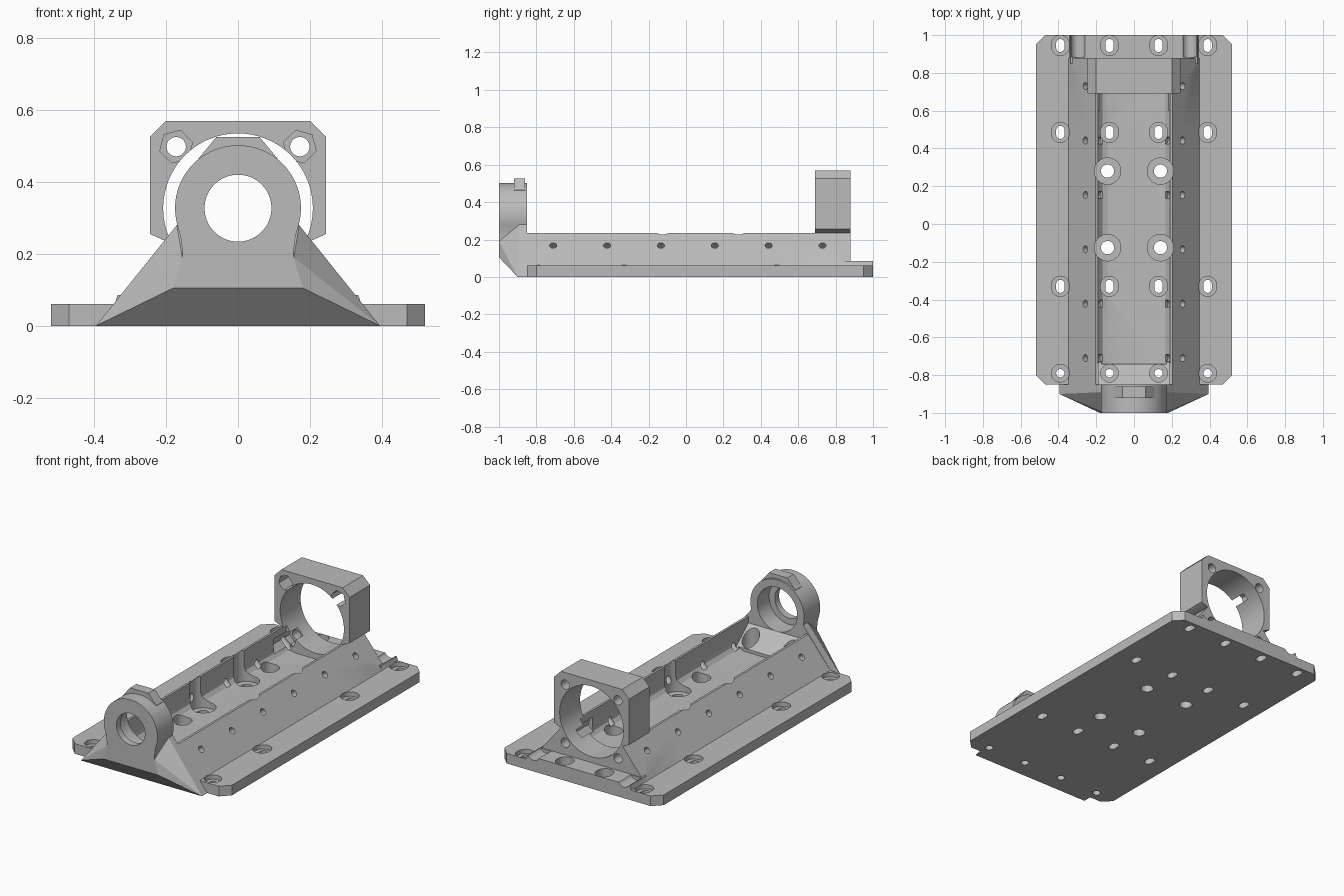
import bpy, bmesh, math
from mathutils import Matrix, Vector

cube = bpy.data.objects.get("Cube")
if cube:
    bpy.data.objects.remove(cube, do_unlink=True)

grey = bpy.data.materials.new("machined grey")
grey.use_nodes = True
GREY = (0.5, 0.5, 0.5, 1)
grey.diffuse_color = GREY
grey.node_tree.nodes["Principled BSDF"].inputs["Base Color"].default_value = GREY


def make(name, bm):
    bmesh.ops.recalc_face_normals(bm, faces=bm.faces)
    mesh = bpy.data.meshes.new(name)
    bm.to_mesh(mesh)
    bm.free()
    mesh.materials.append(grey)
    obj = bpy.data.objects.new(name, mesh)
    bpy.context.collection.objects.link(obj)
    return obj


def prism(name, profile, start, end, axis="y", matrix=None):
    """Extrude a 2D profile along an axis."""
    place = {"x": lambda u, v, t: (t, u, v),
             "y": lambda u, v, t: (u, t, v),
             "z": lambda u, v, t: (u, v, t)}[axis]
    bm = bmesh.new()
    a, b = ([bm.verts.new(place(u, v, t)) for u, v in profile] for t in (start, end))
    bm.faces.new(a)
    bm.faces.new(b)
    for i in range(len(a)):
        j = (i + 1) % len(a)
        bm.faces.new((a[i], a[j], b[j], b[i]))
    if matrix:
        bm.transform(matrix)
    return make(name, bm)


def hull(name, points):
    bm = bmesh.new()
    for p in points:
        bm.verts.new(p)
    bmesh.ops.convex_hull(bm, input=bm.verts)
    bmesh.ops.dissolve_limit(bm, angle_limit=0.01, verts=bm.verts, edges=bm.edges)
    return make(name, bm)


def circle(u, v, r, n=40, stretch=0.0, turn=0.0):
    """Circle, or a slot lengthened along v by stretch."""
    pts = []
    for i in range(n):
        a = 2 * math.pi * (i + 0.5) / n + turn
        pts.append((u + r * math.cos(a), v + r * math.sin(a) + math.copysign(stretch / 2, math.sin(a))))
    return pts


def mirror(half):
    """Close a right-hand profile with its mirror image."""
    return half + [(-u, v) for u, v in reversed(half)]


def boolean(target, tool, operation):
    mod = target.modifiers.new("bool", "BOOLEAN")
    mod.operation, mod.solver, mod.object = operation, "EXACT", tool
    bpy.context.view_layer.objects.active = target
    with bpy.context.temp_override(object=target, active_object=target):
        bpy.ops.object.modifier_apply(modifier=mod.name)


def join(target, tool):
    boolean(target, tool, "UNION")
    bpy.data.objects.remove(tool, do_unlink=True)


def cut(tool, *targets):
    for target in targets:
        boolean(target, tool, "DIFFERENCE")
    bpy.data.objects.remove(tool, do_unlink=True)


AXIS_Z = 0.327

# Base plate with clipped corners
bed = prism("channel_bed", mirror([(0.47, -0.85), (0.52, -0.80), (0.52, 0.95), (0.47, 1.0)]), 0, 0.06, "z")
# Sloped channel body and low rear step
join(bed, prism("body", mirror([(0.37, 0.03), (0.203, 0.235)]), -0.85, 0.88))
step = prism("step", mirror([(0.352, 0.03), (0.335, 0.085)]), 0.85, 1.0)
for s in (-1, 1):
    cut(prism("scoop", circle(s * 0.295, 0.105, 0.04), 0.885, 1.1), step)
join(bed, step)

# Motor bracket
bracket = prism("motor_bracket",
                mirror([(0.2, 0.235), (0.245, 0.255), (0.245, 0.525), (0.2, 0.57)]), 0.69, 0.88)

# Bearing support: flared foot, round tower and top tab
foot = []
for s in (-1, 1):
    foot += [(s * 0.395, -0.9, 0), (s * 0.395, -0.85, 0), (s * 0.18, -1, 0.105),
             (s * 0.155, -1, 0.19), (s * 0.17, -0.89, 0.28), (s * 0.17, -0.85, 0.28)]
support = hull("bearing_support", foot)
arc = [(0.175 * math.cos(math.radians(a)), AXIS_Z + 0.175 * math.sin(math.radians(a)))
       for a in range(-15, 90, 5)]
tower = mirror([(0.18, 0.105), (0.162, 0.15), (0.154, 0.2), (0.16, 0.25)] + arc)
join(support, prism("tower", tower, -1, -0.85))
join(support, prism("tab", mirror([(0.11, 0.4), (0.11, 0.465), (0.06, 0.525)]), -0.92, -0.86))

# Bearing bore and seat
cut(prism("bore", circle(0, AXIS_Z, 0.093, 64), -1.1, -0.8), support)
cut(prism("seat", circle(0, AXIS_Z, 0.13, 64), -0.96, -0.8), support)

# Channel pocket with filleted floor, and front ramp
pocket = mirror([(0.14, 0.085), (0.168, 0.095), (0.185, 0.115), (0.19, 0.14), (0.19, 0.4)])
cut(prism("pocket", pocket, -0.74, 0.72), bed)
cut(prism("ramp", [(-0.87, 0.215), (-0.73, 0.095), (-0.7, 0.3), (-0.87, 0.3)], -0.188, 0.188, "x"), bed)

# Motor bore through bracket and rear wall
cut(prism("motor_bore", circle(0, AXIS_Z, 0.208, 80), 0.6, 0.95), bracket, bed)
for s in (-1, 1):
    for z in (AXIS_Z - 0.171, AXIS_Z + 0.171):
        cut(prism("motor_screw", circle(s * 0.172, z, 0.027, 24), 0.66, 0.9), bracket, bed)
        tilt = s * math.radians(15)
        cut(prism("nut_pocket", circle(s * 0.172, z, 0.047, 6, turn=tilt), 0.6, 0.79), bracket, bed)

for s in (-1, 1):
    # Counterbored mounting slots
    for x in (0.13, 0.39):
        for y in (-0.79, -0.33, 0.485, 0.945):
            slot = 0.0 if y < -0.5 else 0.025
            cut(prism("slot", circle(s * x, y, 0.022, 24, slot), -0.1, 0.3, "z"), bed)
            cut(prism("slot_sink", circle(s * x, y, 0.047, 32, slot / 2), 0.035, 0.3, "z"), bed)
    # Large counterbored holes in the channel floor
    for y in (-0.125, 0.28):
        cut(prism("hole", circle(s * 0.14, y, 0.035, 32), -0.1, 0.3, "z"), bed)
        cut(prism("hole_sink", circle(s * 0.14, y, 0.07, 40), 0.05, 0.3, "z"), bed)
    # Side holes square to the sloped walls
    for i in range(6):
        aim = Matrix.Translation((s * 0.26, -0.71 + 0.288 * i, 0.17)) @ Matrix.Rotation(s * 0.876, 4, "Y")
        cut(prism("side_hole", circle(0, 0, 0.019, 20), -0.12, 0.1, "z", aim), bed)

# Smooth round walls, keep edges sharp
bpy.ops.object.select_all(action="DESELECT")
for obj in (bed, bracket, support):
    obj.select_set(True)
bpy.context.view_layer.objects.active = bed
bpy.ops.object.shade_smooth_by_angle(angle=math.radians(25))
